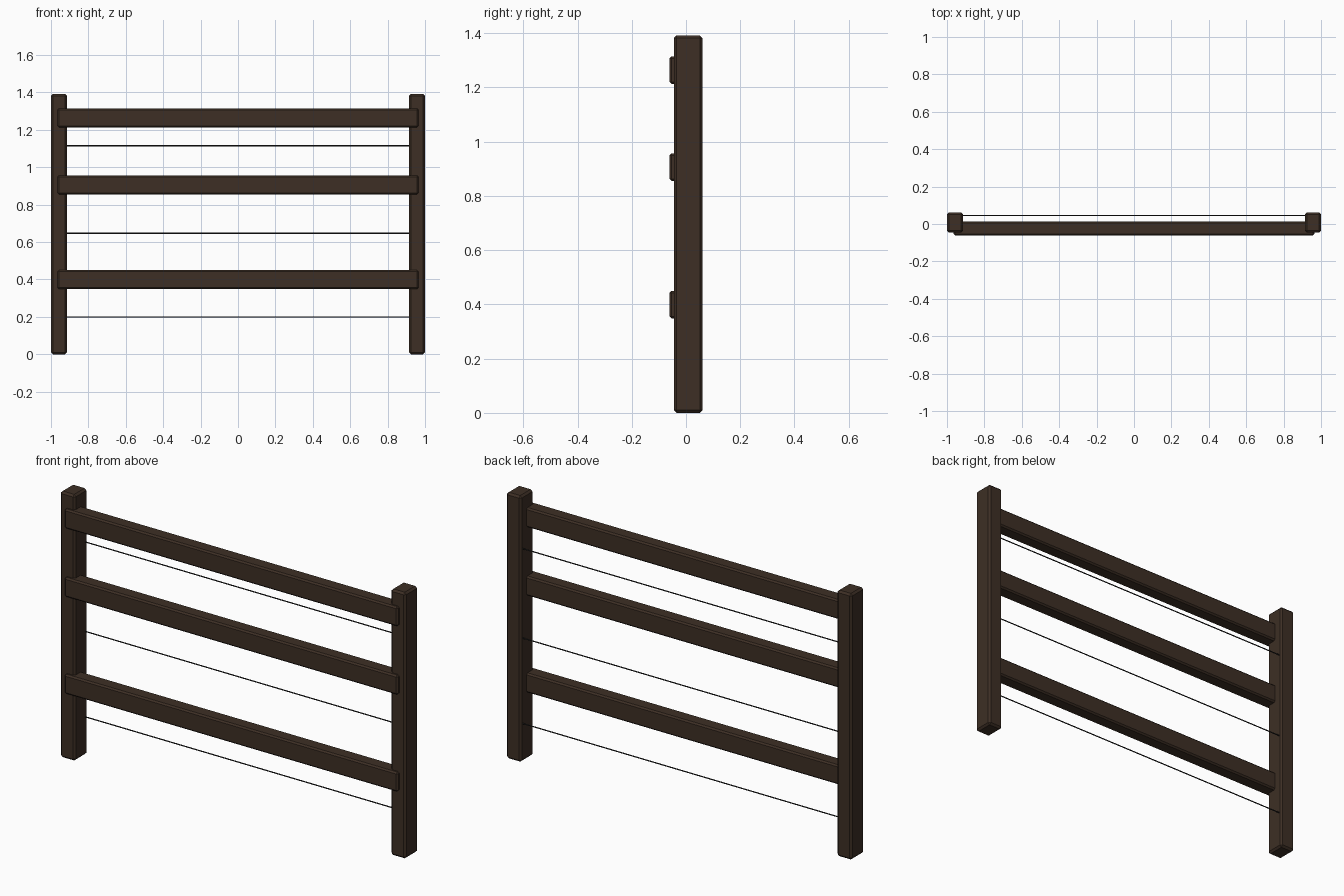
import bpy, bmesh
from mathutils import Vector

if "Cube" in bpy.data.objects:
    bpy.data.objects.remove(bpy.data.objects["Cube"])


def material(name, rgb):
    m = bpy.data.materials.new(name)
    m.diffuse_color = (*rgb, 1)
    m.use_nodes = True
    m.node_tree.nodes["Principled BSDF"].inputs["Base Color"].default_value = m.diffuse_color
    return m


wood = material("dark_brown_wood", (0.047, 0.028, 0.018))
metal = material("dark_wire", (0.02, 0.02, 0.02))


def bevelled_box(name, lo, hi, bevel, mat):
    """Box between two corners with chamfered edges."""
    lo, hi = Vector(lo), Vector(hi)
    bm = bmesh.new()
    bmesh.ops.create_cube(bm, size=1)
    bmesh.ops.scale(bm, vec=hi - lo, verts=bm.verts)
    bmesh.ops.bevel(bm, geom=bm.edges[:], offset=bevel, segments=1,
                    affect='EDGES', profile=0.5)
    me = bpy.data.meshes.new(name)
    bm.to_mesh(me)
    bm.free()
    me.materials.append(mat)
    ob = bpy.data.objects.new(name, me)
    ob.location = (lo + hi) / 2
    bpy.context.collection.objects.link(ob)
    return ob


# Upright posts
for side, x in (("left", -0.957), ("right", 0.957)):
    bevelled_box(f"{side}_post", (x - 0.043, -0.045, 0), (x + 0.043, 0.061, 1.392), 0.01, wood)

# Horizontal rails set into the front of the posts
for label, z in (("lower", 0.399), ("middle", 0.906), ("upper", 1.264)):
    bevelled_box(f"{label}_rail", (-0.965, -0.061, z - 0.051), (0.965, 0.013, z + 0.051), 0.008, wood)

# Thin wires strung between the posts
for label, z in (("lower", 0.2), ("middle", 0.647), ("upper", 1.115)):
    bpy.ops.mesh.primitive_cylinder_add(vertices=8, radius=0.003, depth=1.87,
                                        location=(0, 0.045, z), rotation=(0, 1.5707963, 0))
    wire = bpy.context.object
    wire.name = f"{label}_wire"
    wire.data.materials.append(metal)
    bpy.ops.object.shade_smooth_by_angle()
